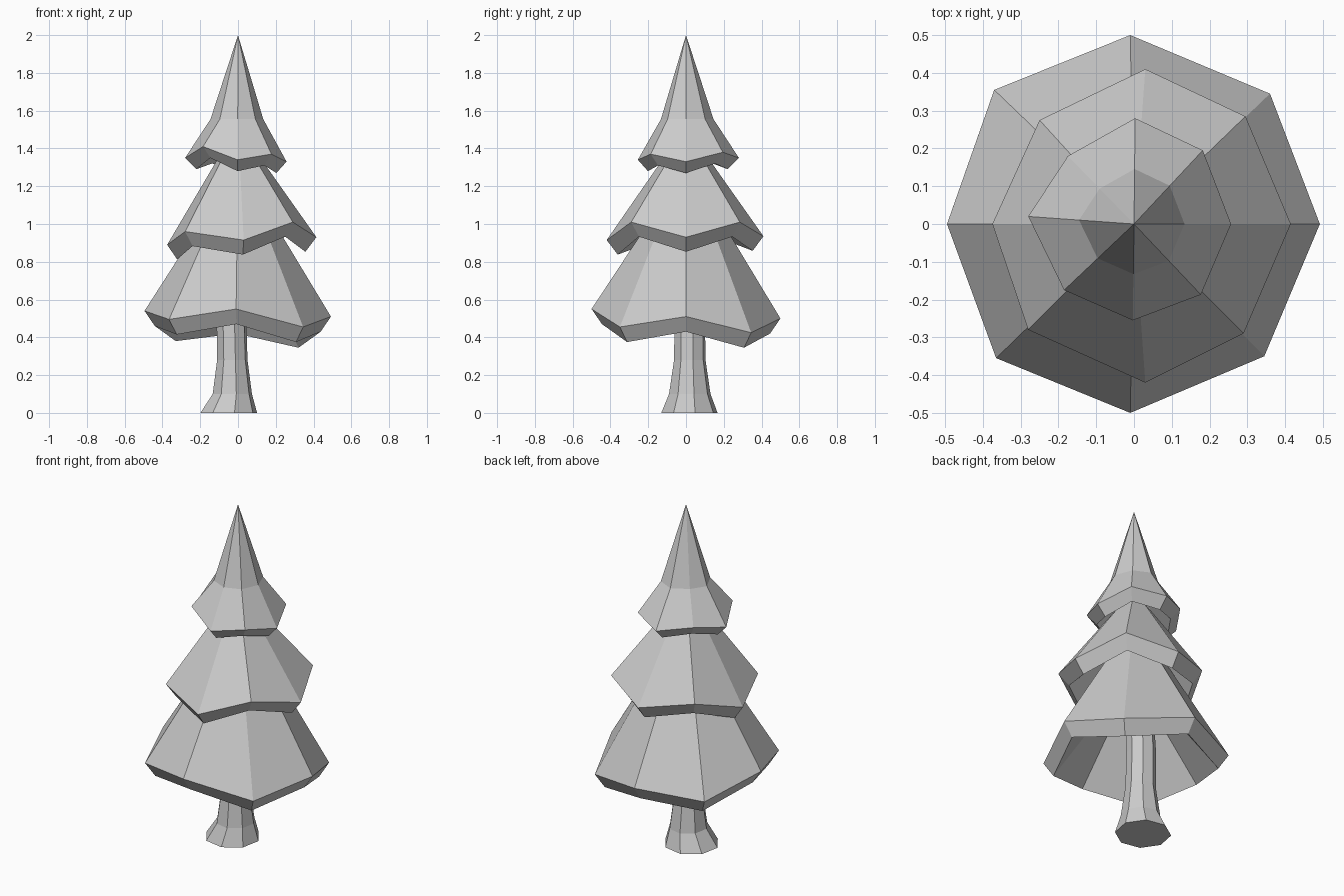
import bpy, bmesh
from math import cos, sin, pi

if "Cube" in bpy.data.objects:
    bpy.data.objects.remove(bpy.data.objects["Cube"])


def loft(name, rings, tip=None):
    """Skin a stack of equal-sided rings; close the ends (optional pointed tip)."""
    bm = bmesh.new()
    loops = [[bm.verts.new(p) for p in r] for r in rings]
    n = len(loops[0])
    for a, b in zip(loops, loops[1:]):
        for i in range(n):
            j = (i + 1) % n
            bm.faces.new((a[i], a[j], b[j], b[i]))
    bm.faces.new(loops[0][::-1])
    if tip:
        t = bm.verts.new(tip)
        for i in range(n):
            bm.faces.new((loops[-1][i], loops[-1][(i + 1) % n], t))
    else:
        bm.faces.new(loops[-1])
    bmesh.ops.recalc_face_normals(bm, faces=bm.faces)
    me = bpy.data.meshes.new(name)
    bm.to_mesh(me)
    bm.free()
    ob = bpy.data.objects.new(name, me)
    bpy.context.collection.objects.link(ob)
    return ob


def scaled(ring, f, z=None, drop=0):
    return [(x * f, y * f, h - drop if z is None else z) for x, y, h in ring]


def tier(name, rim, lip, drop, inner, upper, tip=None):
    """Hollow underside, bevelled lip, irregular rim, sloping upper cone."""
    loft(name, [scaled(rim, *inner), scaled(rim, lip, None, drop), rim,
                scaled(rim, *upper)], tip)


# Foliage rims, counter-clockwise from the right (+x)
low = [(.492, 0, .51), (.36, .345, .425), (-.01, .5, .5), (-.37, .355, .46),
       (-.495, 0, .54), (-.365, -.355, .495), (-.01, -.5, .55), (.345, -.35, .455)]
mid = [(.415, 0, .93), (.295, .285, 1.01), (.03, .41, .935), (-.25, .275, .98),
       (-.375, 0, .89), (-.28, -.28, .96), (.03, -.42, .915), (.29, -.29, 1.01)]
top = [(.257, 0, 1.33), (.182, .195, 1.38), (.003, .28, 1.35), (-.175, .18, 1.38),
       (-.28, .02, 1.35), (-.185, -.175, 1.41), (-.003, -.255, 1.34), (.177, -.187, 1.37)]

tier("lower_foliage", low, .89, .08, (.2, .85), (.3, 1.08))
tier("middle_foliage", mid, .86, .077, (.25, 1.14), (.2, 1.4))
tier("top_foliage", top, .79, .06, (.25, 1.47), (.52, 1.555), (0, 0, 2))

# Trunk flaring towards the ground: (centre x, centre y, radii x and y, z)
levels = [(-.049, .018, .153, .152, 0), (-.03, .02, .106, .112, .1),
          (-.03, .02, .082, .085, .28), (-.035, .02, .08, .082, .5),
          (-.02, .01, .075, .075, .9)]
turn = .2
loft("trunk", [[(cx + rx * cos(i * pi / 4 + turn), cy + ry * sin(i * pi / 4 + turn), z)
                for i in range(8)] for cx, cy, rx, ry, z in levels])
